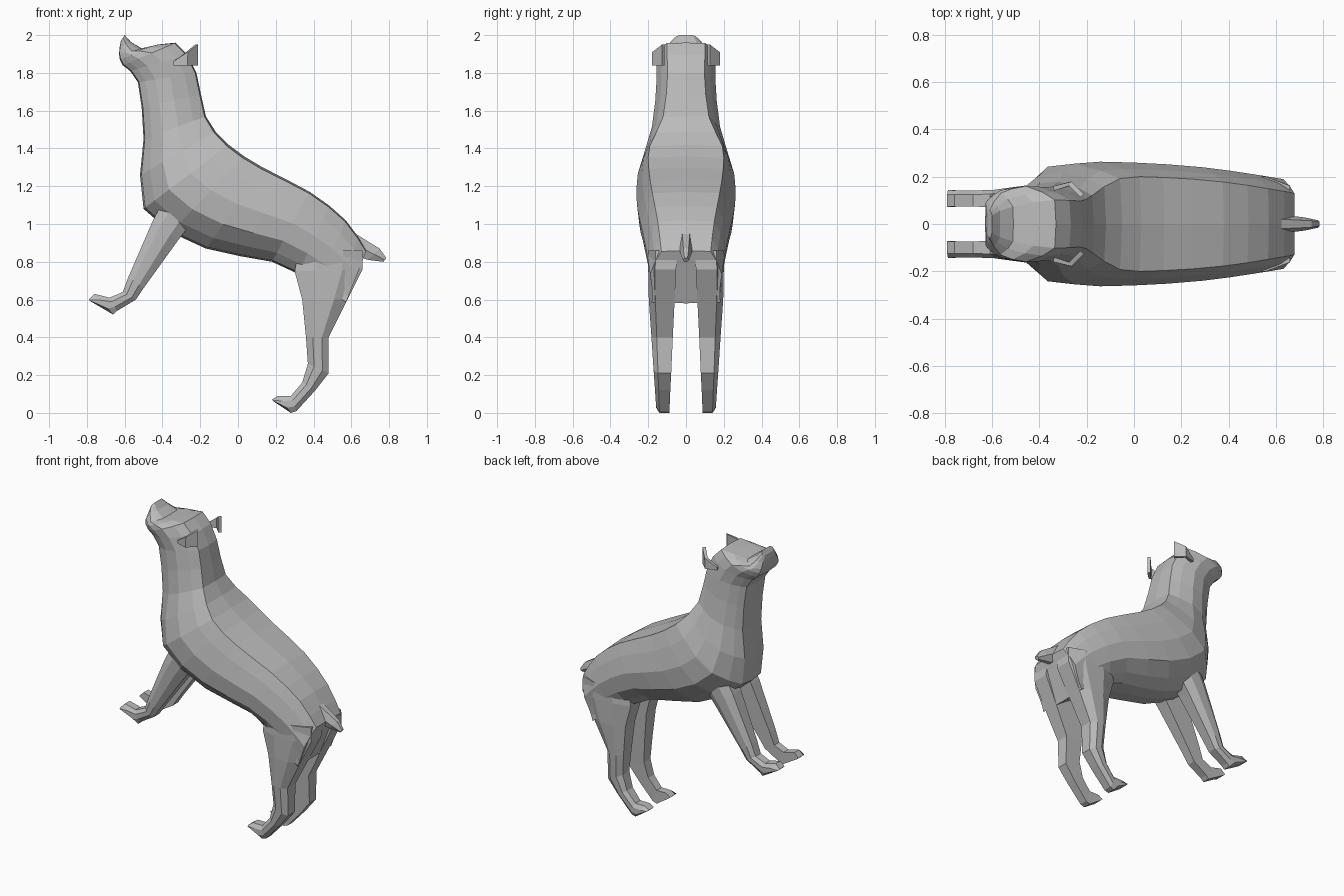
import bpy, bmesh
from mathutils import Vector

if "Cube" in bpy.data.objects:
    bpy.data.objects.remove(bpy.data.objects["Cube"], do_unlink=True)

coat_colour = (.5, .5, .5, 1)
coat = bpy.data.materials.new("plain_grey")
coat.use_nodes = True
coat.diffuse_color = coat_colour
coat.node_tree.nodes["Principled BSDF"].inputs["Base Color"].default_value = coat_colour


def loft(name, rings, closed=True):
    """Skin a list of equally long rings of points; cap the ends if closed."""
    bm = bmesh.new()
    rows = [[bm.verts.new(point) for point in ring] for ring in rings]
    count = len(rows[0])
    for near, far in zip(rows, rows[1:]):
        for i in range(count if closed else count - 1):
            j = (i + 1) % count
            bm.faces.new((near[i], near[j], far[j], far[i]))
    if closed:
        bm.faces.new(rows[0])
        bm.faces.new(rows[-1])
    bmesh.ops.recalc_face_normals(bm, faces=bm.faces)
    mesh = bpy.data.meshes.new(name)
    bm.to_mesh(mesh)
    bm.free()
    mesh.materials.append(coat)
    part = bpy.data.objects.new(name, mesh)
    bpy.context.collection.objects.link(part)
    return part


def add_midpoints(keys):
    """Put a smooth in-between section after every key section."""
    keys = [Vector(key) for key in keys]
    padded = keys[:1] + keys + keys[-1:]
    sections = []
    for before, start, end, after in zip(padded, padded[1:], padded[2:], padded[3:]):
        sections += [start, ((start + end) * 9 - before - after) / 16]
    return sections + keys[-1:]


def between(section, t, y):
    """Point at fraction t across a section of the side outline, moved to y."""
    x_start, z_start, x_end, z_end = section[:4]
    return (x_start + (x_end - x_start) * t, y, z_start + (z_end - z_start) * t)


def trunk_ring(section):
    """Rounded section with a flat back and a flat belly that widens at the hips."""
    width = section[4]
    back = width * .95 - .05 if width > .1 else width * .6
    belly = min(width * .7, .1) + max(0, section[0] - .35) * .25
    half = [(.02, back), (.2, back * .4 + width * .58), (.45, width),
            (.7, width * .95), (.87, (belly + width) * .48), (.98, belly)]
    left = [between(section, t, y) for t, y in half]
    right = [between(section, t, -y) for t, y in reversed(half)]
    return [between(section, 0, 0)] + left + [between(section, 1, 0)] + right


def leg_ring(section, spread, ground, side):
    """Section with a flat inner face and bevelled outer edges, wider uphill."""
    rise = (section[1] + section[3]) / 2 - ground
    inner = spread - .065 - rise * .05
    outer = min(spread + rise * .07, .2)
    edge = outer - (outer - inner) / 4
    outline = [(0, inner), (0, edge), (.3, outer), (.7, outer), (1, edge), (1, inner)]
    return [between(section, t, y * side) for t, y in outline]


def tail_ring(section, width):
    outline = [(0, -.5), (0, .5), (.5, 1), (1, .5), (1, -.5), (.5, -1)]
    return [between(section, t, y * width) for t, y in outline]


# Muzzle to rump: upper x and z, lower x and z, half width
trunk = [
    (-.6, 2, -.62, 1.97, .06),
    (-.51, 1.93, -.63, 1.9, .13),
    (-.33, 1.96, -.61, 1.84, .16),
    (-.22, 1.8, -.53, 1.75, .155),
    (-.17, 1.57, -.5, 1.45, .18),
    (-.05, 1.42, -.5, 1.08, .255),
    (.13, 1.3, -.17, .87, .26),
    (.38, 1.17, .18, .8, .24),
    (.57, 1.02, .43, .67, .21),
    (.68, .86, .57, .58, .19),
]
loft("body", [trunk_ring(section) for section in add_midpoints(trunk)])

# Hip to toe: front x and z, back x and z
hind_leg = [
    (.32, .86, .66, .86),
    (.3, .75, .66, .76),
    (.34, .6, .58, .6),
    (.36, .4, .48, .4),
    (.37, .26, .48, .21),
    (.34, .16, .41, .12),
    (.28, .09, .31, .01),
    (.21, .09, .28, 0),
    (.18, .07, .19, .06),
]
# Shoulder to toe
front_leg = [
    (-.38, 1.15, -.22, 1.04),
    (-.45, 1.02, -.32, .91),
    (-.58, .72, -.5, .66),
    (-.61, .64, -.54, .6),
    (-.68, .61, -.64, .54),
    (-.76, .63, -.66, .52),
    (-.79, .6, -.78, .59),
]
# Ear rim from cheek to nape: x, y, tip height
ear_base = 1.84
ear_rim = [(-.34, .15, 1.86), (-.27, .17, 1.91), (-.22, .12, 1.95)]

# Paired parts
for side, label in ((1, "right"), (-1, "left")):
    loft(label + "_hind_leg", [leg_ring(section, .155, 0, side) for section in hind_leg])
    loft(label + "_front_leg", [leg_ring(section, .14, .55, side) for section in front_leg])
    ear = loft(label + "_ear", [[(x, y * side, ear_base), (x, y * side, tip)]
                                for x, y, tip in ear_rim], closed=False)
    thickness = ear.modifiers.new("thickness", 'SOLIDIFY')
    thickness.thickness = .02
    thickness.offset = 0

# Short tail, narrowing to its tip
tail = [(.62, .95, .62, .83), (.75, .87, .69, .81), (.785, .82, .77, .8)]
loft("tail", [tail_ring(section, .04 - step * .012) for step, section in enumerate(tail)])
